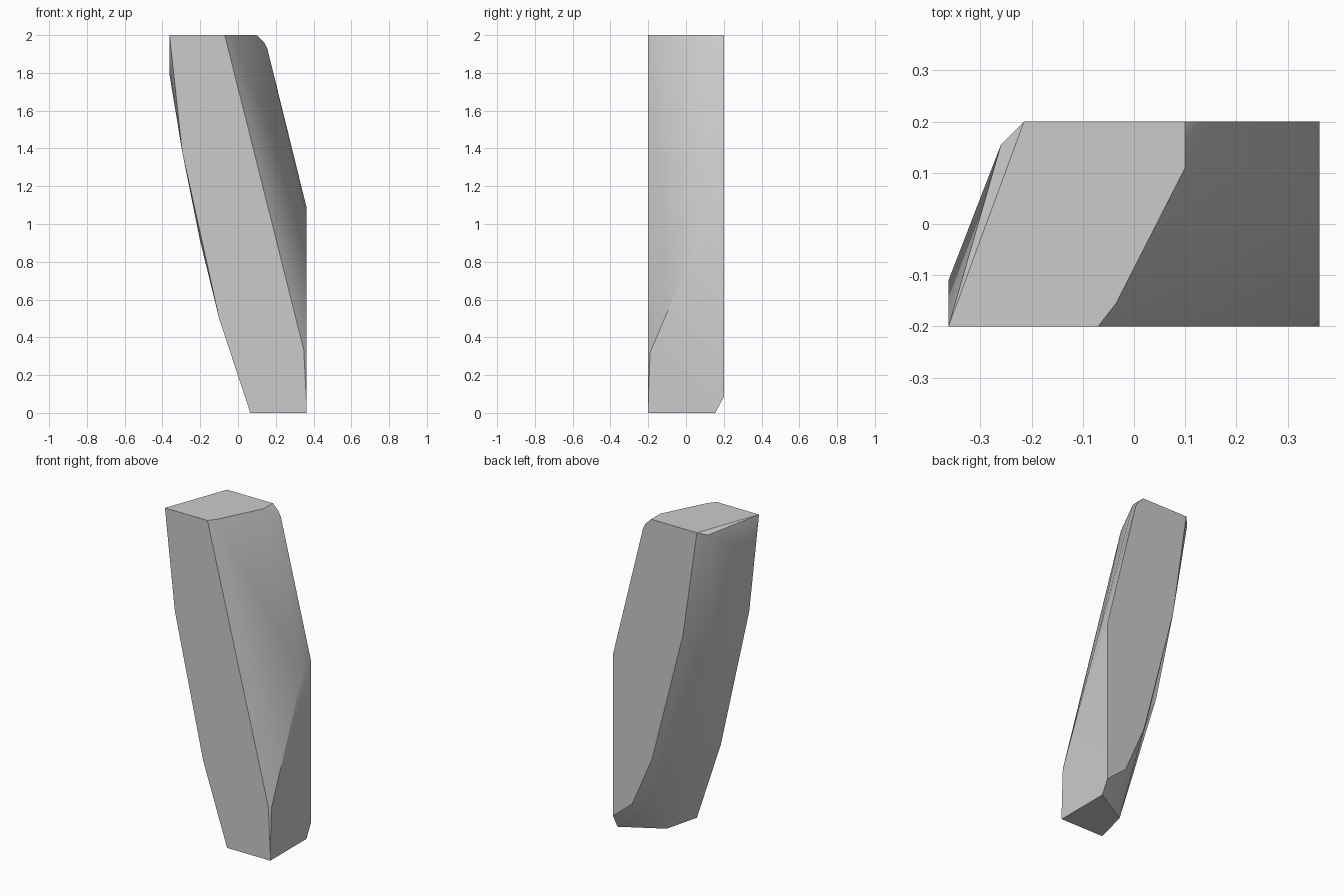
import bpy, bmesh, math

if "Cube" in bpy.data.objects:
    bpy.data.objects.remove(bpy.data.objects["Cube"], do_unlink=True)

# Plain grey material
grey = bpy.data.materials.new("plain_grey")
grey.use_nodes = True
colour = (0.6, 0.6, 0.6, 1)
grey.diffuse_color = colour
grey.node_tree.nodes["Principled BSDF"].inputs["Base Color"].default_value = colour

F, B = -0.2, 0.2   # front and back planes
R = 0.3625         # flat side plane

# Outlines of the two flat faces, as (x, z)
front = [(-R, 2), (-0.07, 2), (0.348, 0.335), (R, 0.05), (R, 0),
         (0.065, 0), (-0.1, 0.5), (-0.295, 1.38)]
back = [(-0.215, 2), (0.1, 2), (0.14, 1.96), (0.155, 1.93), (R, 1.09),
        (R, 0.085), (0.23, 0.195), (0.093, 0.51), (-0.12, 1.34)]
# Chamfer corners between them, as (x, y, z)
corners = [(-0.035, -0.155, 2), (0.1, 0.11, 2), (R, 0.12, 1.05), (R, -0.19, 0.32),
           (R, 0.155, 0), (0.12, 0.017, 0), (-0.26, 0.155, 1.98),
           (-R, -0.11, 1.79), (-0.203, -0.05, 0.92)]

# Faceted slanted block
bm = bmesh.new()
for x, z in front:
    bm.verts.new((x, F, z))
for x, z in back:
    bm.verts.new((x, B, z))
for p in corners:
    bm.verts.new(p)
hull = bmesh.ops.convex_hull(bm, input=bm.verts)
spare = {g for g in hull["geom_interior"] + hull["geom_unused"]
         if isinstance(g, bmesh.types.BMVert)}
bmesh.ops.delete(bm, geom=list(spare), context="VERTS")
bmesh.ops.dissolve_limit(bm, angle_limit=math.radians(1), verts=bm.verts, edges=bm.edges)
bmesh.ops.recalc_face_normals(bm, faces=bm.faces)
mesh = bpy.data.meshes.new("slanted_block")
bm.to_mesh(mesh)
bm.free()
mesh.materials.append(grey)
block = bpy.data.objects.new("slanted_block", mesh)
bpy.context.collection.objects.link(block)

# Smooth the shallow facets and keep the main edges sharp
bpy.ops.object.select_all(action="DESELECT")
block.select_set(True)
bpy.context.view_layer.objects.active = block
bpy.ops.object.shade_smooth_by_angle(angle=math.radians(30))
